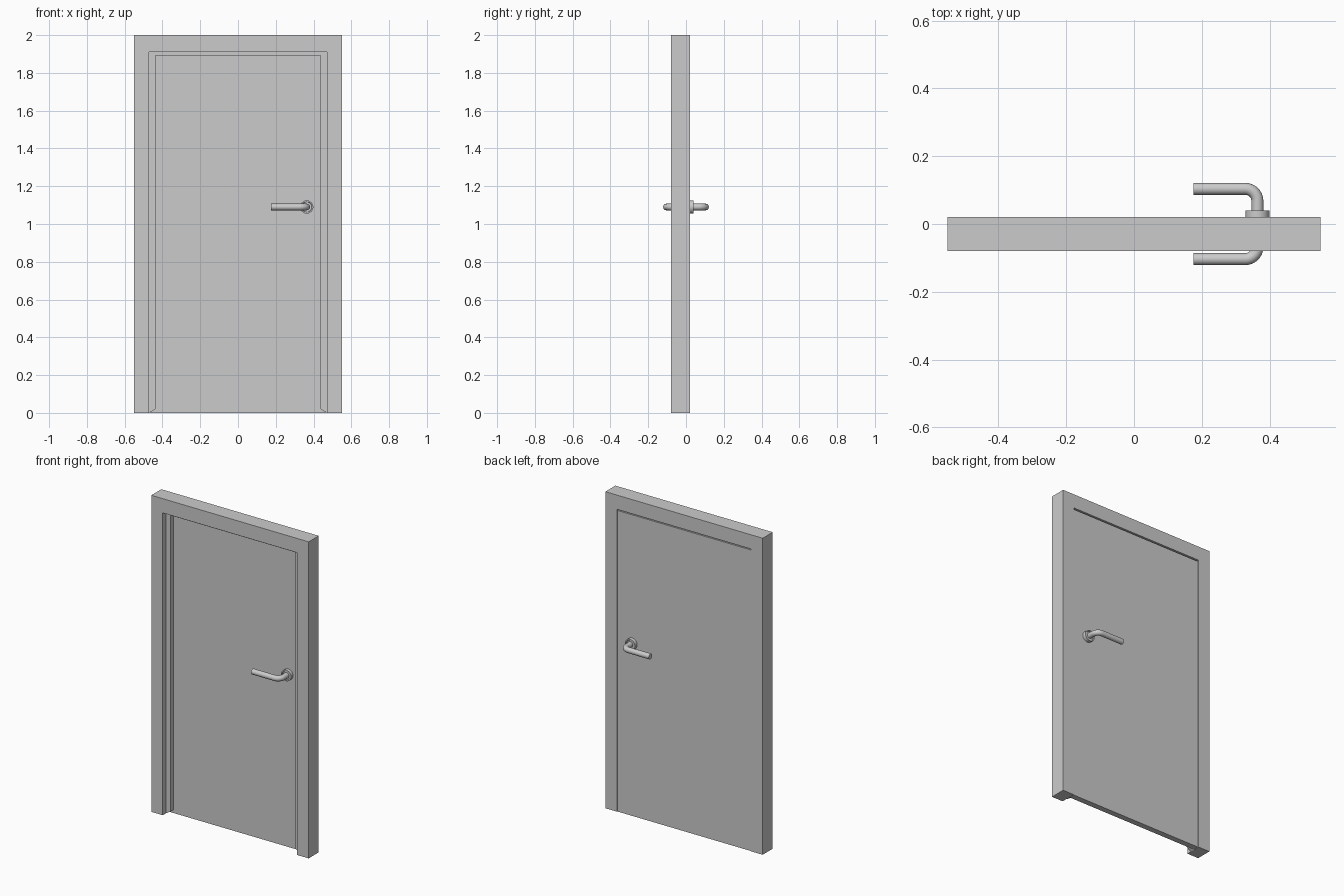
import bpy, bmesh, math

if "Cube" in bpy.data.objects:
    bpy.data.objects.remove(bpy.data.objects["Cube"])


def mesh_object(name, bm):
    bmesh.ops.recalc_face_normals(bm, faces=bm.faces)
    mesh = bpy.data.meshes.new(name)
    bm.to_mesh(mesh)
    bm.free()
    obj = bpy.data.objects.new(name, mesh)
    bpy.context.collection.objects.link(obj)
    return obj


def extrude_xz(name, outline, y0, y1):
    """Solid from an (x, z) outline, running from y0 to y1."""
    bm = bmesh.new()
    face = bm.faces.new([bm.verts.new((x, y0, z)) for x, z in outline])
    out = bmesh.ops.extrude_face_region(bm, geom=[face])
    moved = [g for g in out["geom"] if isinstance(g, bmesh.types.BMVert)]
    bmesh.ops.translate(bm, verts=moved, vec=(0, y1 - y0, 0))
    return mesh_object(name, bm)


def arch(name, outer, inner, y0, y1, foot=0.0):
    """Upside-down U band; foot lifts the inner edge of its feet."""
    (a, top), (b, low) = outer, inner
    outline = [(-a, 0), (-a, top), (a, top), (a, 0),
               (b, foot), (b, low), (-b, low), (-b, foot)]
    return extrude_xz(name, outline, y0, y1)


def smooth(obj):
    bpy.ops.object.select_all(action='DESELECT')
    obj.select_set(True)
    bpy.context.view_layer.objects.active = obj
    bpy.ops.object.shade_smooth_by_angle(angle=math.radians(35))


# Frame, inner stop and door leaf
arch("door_frame", (0.55, 2.0), (0.47, 1.91), -0.08, 0.02)
arch("door_stop", (0.47, 1.91), (0.438, 1.892), -0.05, -0.02, foot=0.02)
W, H = 0.467, 1.902
extrude_xz("door_panel", [(-W, 0), (-W, H), (W, H), (W, 0)], -0.02, 0.017)

# Handles on both sides
HX, HZ, R = 0.364, 1.09, 0.0175


def rosette(name, side):
    # Disc with a raised rim, spun around the handle axis
    profile = [(0, 0.01), (0.035, 0.01), (0.035, 0.04),
               (0.028, 0.04), (0.026, 0.036), (0, 0.036)]
    bm = bmesh.new()
    verts = [bm.verts.new((HX + r, side * y, HZ)) for r, y in profile]
    edges = [bm.edges.new(p) for p in zip(verts, verts[1:])]
    bmesh.ops.spin(bm, geom=verts + edges, cent=(HX, 0, HZ), axis=(0, 1, 0),
                   angle=math.tau, steps=32)
    bmesh.ops.remove_doubles(bm, verts=bm.verts, dist=1e-5)
    smooth(mesh_object(name, bm))


def lever(name, side):
    # Round bar: out of the door, around the bend, along the leaf
    reach, bend = 0.1035, 0.036
    path = [(HX, 0.01)]
    for i in range(11):
        t = math.pi / 2 * i / 10
        path.append((HX - bend + bend * math.cos(t),
                     reach - bend + bend * math.sin(t)))
    path.append((0.176, reach))
    curve = bpy.data.curves.new(name, 'CURVE')
    curve.dimensions = '3D'
    curve.bevel_depth = R
    curve.bevel_resolution = 6
    curve.use_fill_caps = True
    spline = curve.splines.new('POLY')
    spline.points.add(len(path) - 1)
    for p, (x, y) in zip(spline.points, path):
        p.co = (x, side * y, HZ, 1)
    obj = bpy.data.objects.new(name, curve)
    bpy.context.collection.objects.link(obj)
    bpy.ops.object.select_all(action='DESELECT')
    obj.select_set(True)
    bpy.context.view_layer.objects.active = obj
    bpy.ops.object.convert(target='MESH')
    smooth(bpy.context.view_layer.objects.active)


for label, side in (("front", -1), ("back", 1)):
    rosette(label + "_handle_rosette", side)
    lever(label + "_handle_lever", side)
